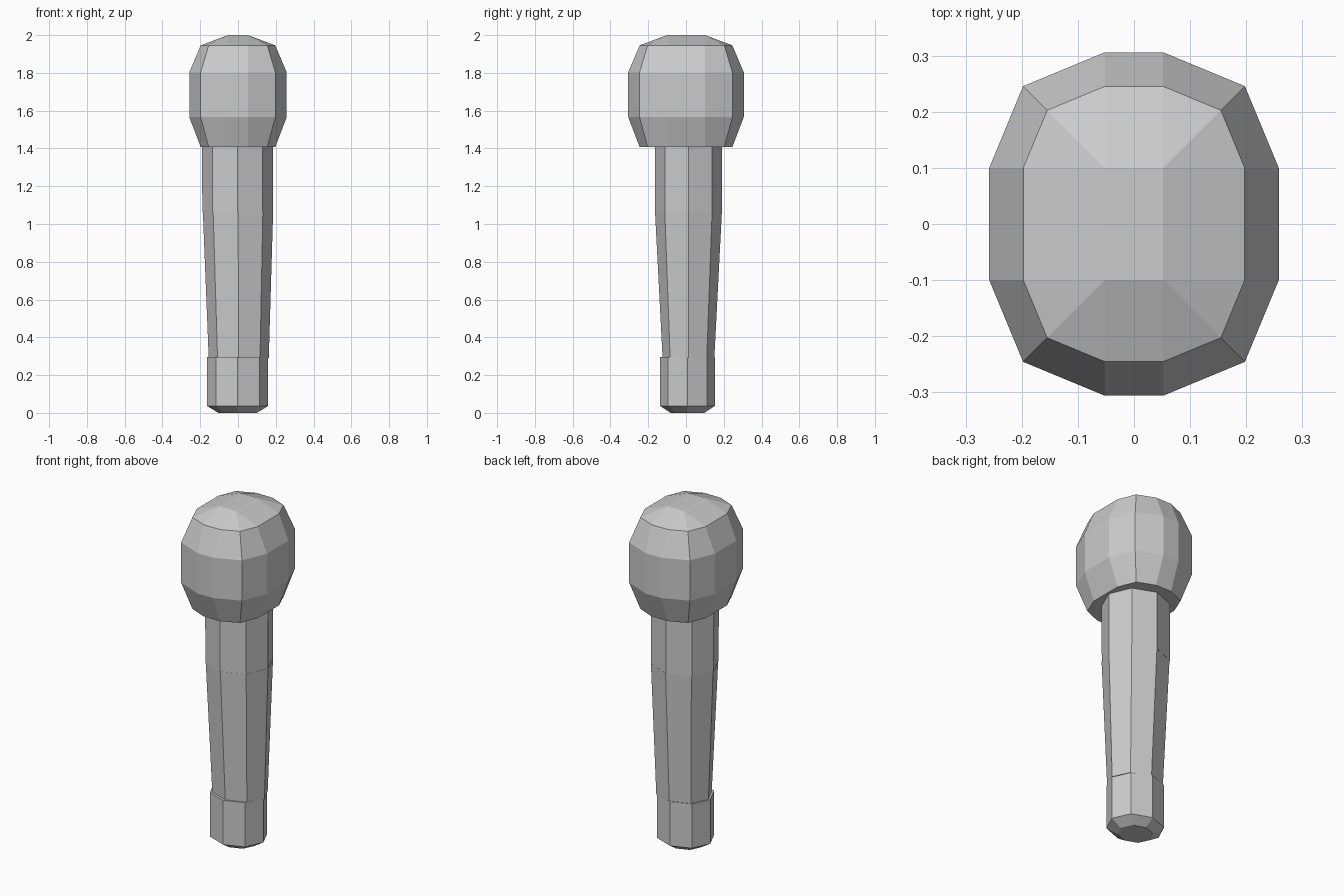
import bpy, bmesh
from math import sin, cos, pi

if "Cube" in bpy.data.objects:
    bpy.data.objects.remove(bpy.data.objects["Cube"])


def loft(name, rings, cap_top=True):
    """Skin a stack of equal-length point loops and cap its ends."""
    bm = bmesh.new()
    loops = [[bm.verts.new(p) for p in ring] for ring in rings]
    n = len(loops[0])
    for a, b in zip(loops, loops[1:]):
        for i in range(n):
            j = (i + 1) % n
            bm.faces.new((a[i], a[j], b[j], b[i]))
    bm.faces.new(loops[0][::-1])
    if cap_top:
        bm.faces.new(loops[-1])
    bmesh.ops.remove_doubles(bm, verts=bm.verts, dist=0.0005)
    bmesh.ops.recalc_face_normals(bm, faces=bm.faces)
    mesh = bpy.data.meshes.new(name)
    bm.to_mesh(mesh)
    bm.free()
    obj = bpy.data.objects.new(name, mesh)
    bpy.context.collection.objects.link(obj)
    return obj


def octagon(z, rx, ry, cx, cy):
    return [(cx + rx * cos(i * pi / 4), cy + ry * sin(i * pi / 4), z)
            for i in range(8)]


def stretched_ring(z, r, hx=0.052, hy=0.1):
    """Low-poly circle pulled apart into a 12-sided rounded rectangle."""
    pts = []
    for q, (sx, sy) in enumerate([(1, 1), (-1, 1), (-1, -1), (1, -1)]):
        for k in range(3):
            a = q * pi / 2 + k * pi / 4
            pts.append((sx * hx + r * cos(a), sy * hy + r * sin(a), z))
    return pts


# Rounded head: stretched eight-sided sphere, cut flat underneath
R = 0.206
loft("head", [stretched_ring(z, r) for z, r in
              [(1.407, R * 0.705), (1.566, R), (1.803, R),
               (1.946, R * 0.705), (2.0, 0)]])

# Straight neck below the head
loft("neck", [octagon(1.06, 0.187, 0.177, -0.002, 0.013),
              octagon(1.43, 0.188, 0.177, -0.002, 0.013)])

# Tapered grip
loft("grip", [octagon(0.29, 0.159, 0.137, 0.004, 0.013),
              octagon(1.065, 0.186, 0.177, 0.0, 0.013)])

# Base with chamfered bottom edge
loft("base", [octagon(0.0, 0.102, 0.089, -0.002, 0.008),
              octagon(0.037, 0.162, 0.145, -0.002, 0.008),
              octagon(0.297, 0.162, 0.145, -0.002, 0.008)])
